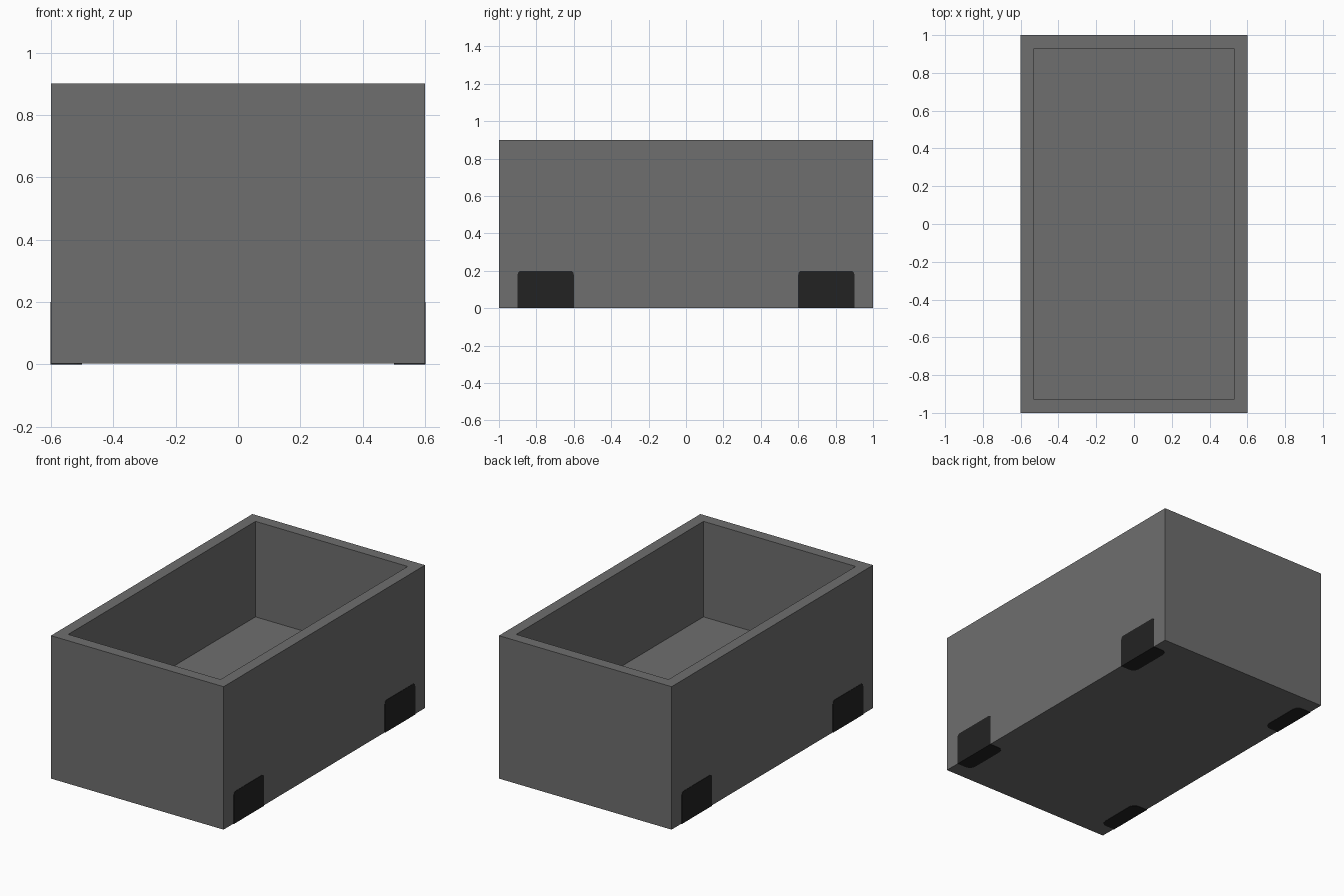
import bpy, bmesh, math
from mathutils import Vector

if "Cube" in bpy.data.objects:
    bpy.data.objects.remove(bpy.data.objects["Cube"])

T = 0.002  # how far the dark pads stand proud of the body


def material(name, rgb):
    m = bpy.data.materials.new(name)
    m.diffuse_color = (*rgb, 1.0)
    m.use_nodes = True
    m.node_tree.nodes["Principled BSDF"].inputs["Base Color"].default_value = m.diffuse_color
    return m


grey = material("dark grey", (0.157, 0.157, 0.157))
black = material("near black", (0.0165, 0.0165, 0.0165))


def add_object(name, bm, mat):
    bmesh.ops.recalc_face_normals(bm, faces=bm.faces)
    me = bpy.data.meshes.new(name)
    bm.to_mesh(me)
    bm.free()
    me.materials.append(mat)
    ob = bpy.data.objects.new(name, me)
    bpy.context.collection.objects.link(ob)
    return ob


# Open box: inset the top of a block, then push the opening down to the floor
bm = bmesh.new()
bmesh.ops.create_cube(bm, size=1.0)
for v in bm.verts:
    v.co = (v.co.x * 1.2, v.co.y * 2.0, 0.9 if v.co.z > 0 else T)
top = max(bm.faces, key=lambda f: f.calc_center_median().z)
bmesh.ops.inset_region(bm, faces=[top], thickness=0.1)
cavity = bmesh.ops.extrude_face_region(bm, geom=[top])
bmesh.ops.translate(bm, vec=(0, 0, -0.6),
                    verts=[g for g in cavity["geom"] if isinstance(g, bmesh.types.BMVert)])
if top.is_valid:
    bm.faces.remove(top)
add_object("open_box", bm, grey)


def tab_outline(width, height, r, steps=5):
    """Tab standing on the u axis, with its two far corners rounded."""
    pts = [(-width / 2, 0), (width / 2, 0)]
    for cx, start in ((width / 2 - r, 0), (-width / 2 + r, 90)):
        for i in range(steps + 1):
            a = math.radians(start + 90 * i / steps)
            pts.append((cx + r * math.cos(a), height - r + r * math.sin(a)))
    return pts


def pad(name, outline, origin, u, v, normal):
    """Thin plate of the given outline, half sunk into the body."""
    o, u, v, n = (Vector(k) for k in (origin, u, v, normal))
    bm = bmesh.new()
    face = bm.faces.new([bm.verts.new(o + u * a + v * b - n * T) for a, b in outline])
    ext = bmesh.ops.extrude_face_region(bm, geom=[face])
    bmesh.ops.translate(bm, vec=n * 2 * T,
                        verts=[g for g in ext["geom"] if isinstance(g, bmesh.types.BMVert)])
    add_object(name, bm, black)


# Dark corner pads, wrapping from each long side onto the underside
for sx, side in ((-1, "left"), (1, "right")):
    for sy, end in ((-1, "front"), (1, "back")):
        pad(f"{end}_{side}_side_pad", tab_outline(0.3, 0.2, 0.02),
            (sx * 0.6, sy * 0.75, 0), (0, 1, 0), (0, 0, 1), (sx, 0, 0))
        pad(f"{end}_{side}_bottom_pad", tab_outline(0.3, 0.1, 0.04),
            (sx * 0.6, sy * 0.75, T), (0, 1, 0), (-sx, 0, 0), (0, 0, -1))
